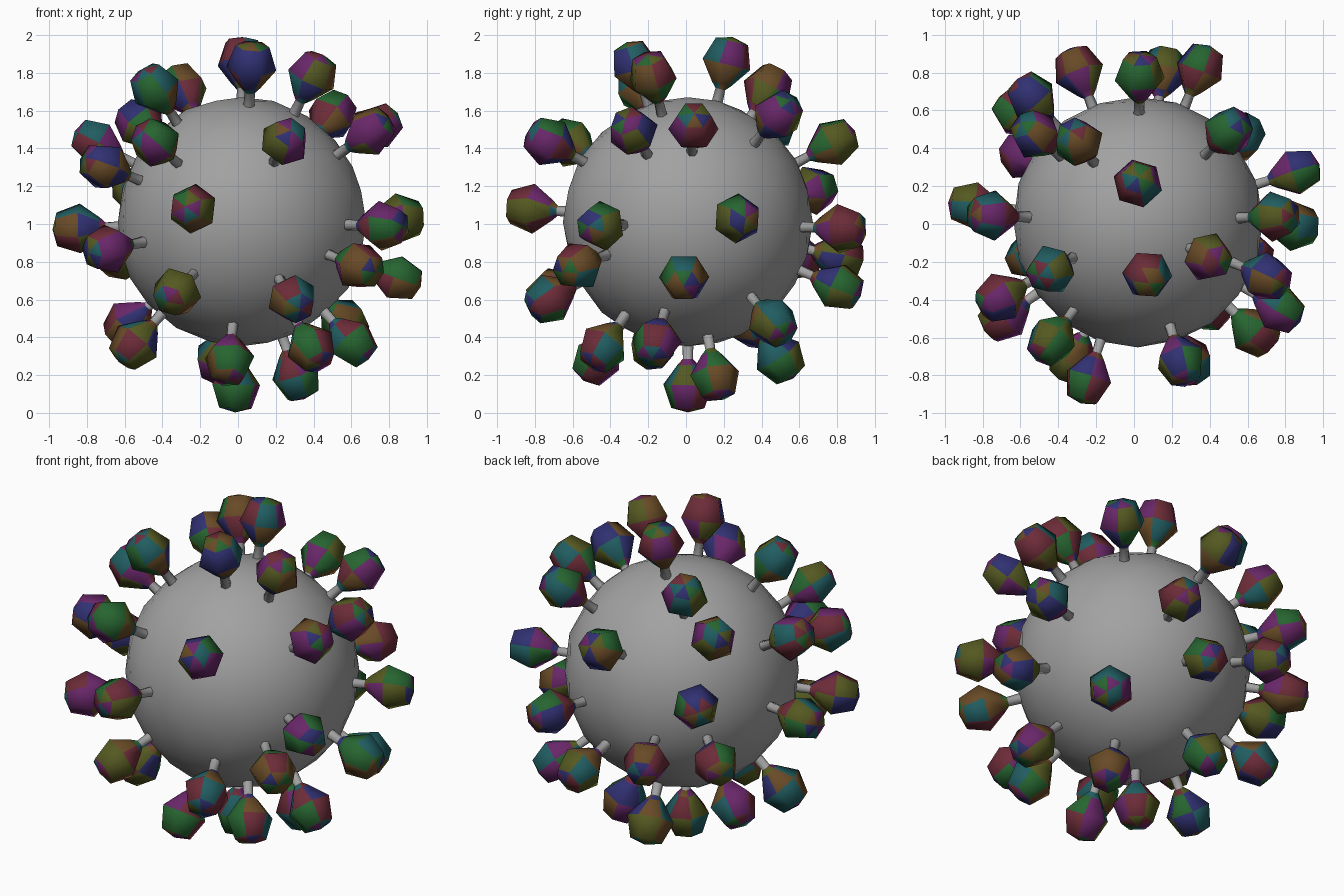
import bpy, bmesh, math, random
from mathutils import Vector, noise

if "Cube" in bpy.data.objects:
    bpy.data.objects.remove(bpy.data.objects["Cube"])

random.seed(4)
CENTRE = Vector((0.02, 0.01, 1.01))


def material(name, rgb):
    m = bpy.data.materials.new(name)
    m.diffuse_color = (*rgb, 1)
    m.use_nodes = True
    m.node_tree.nodes["Principled BSDF"].inputs["Base Color"].default_value = m.diffuse_color
    return m


# dark rainbow palette for the spike heads, plain grey for body and stems
palette = [material("head_tint_%d" % i, rgb) for i, rgb in enumerate([
    (.15, .025, .04), (.14, .07, .02), (.09, .10, .015), (.02, .13, .03),
    (.015, .11, .12), (.03, .03, .17), (.14, .02, .14)])]
grey = material("shell_grey", (.36, .36, .36))


def add_object(name, bm, mats):
    for f in bm.faces:
        f.smooth = True
    me = bpy.data.meshes.new(name)
    bm.to_mesh(me)
    bm.free()
    for m in mats:
        me.materials.append(m)
    ob = bpy.data.objects.new(name, me)
    ob.location = CENTRE
    bpy.context.collection.objects.link(ob)


# slightly lumpy low-poly body
bm = bmesh.new()
bmesh.ops.create_icosphere(bm, subdivisions=3, radius=0.66)
for v in bm.verts:
    v.co *= 1 + 0.016 * noise.noise(v.co * 4)
add_object("body", bm, [grey])

# spike profile: (distance from body centre, radius)
PROFILE = [(.60, .032), (.725, .027), (.755, .055), (.86, .133), (.985, .09)]
TIP = 1.008
SIDES = 6


def spike(name, head):
    """Stem flaring into a faceted knob, pointing outward through head."""
    axis = (Vector(head) - CENTRE).normalized()
    rot = axis.to_track_quat('Z', 'Y')
    angles = [random.uniform(0, math.tau)]
    angles = [angles[0] + k * math.tau / SIDES for k in range(SIDES)]
    bm = bmesh.new()
    rings = [[bm.verts.new(rot @ Vector((r * math.cos(a), r * math.sin(a), d))) for a in angles]
             for d, r in PROFILE]
    tip = bm.verts.new(axis * TIP)
    for k in range(SIDES):
        n = (k + 1) % SIDES
        for j in range(len(rings) - 1):
            f = bm.faces.new((rings[j][k], rings[j][n], rings[j + 1][n], rings[j + 1][k]))
            f.material_index = 0 if j == 0 else random.randint(1, 7)
        f = bm.faces.new((rings[-1][k], rings[-1][n], tip))
        f.material_index = random.randint(1, 7)
    add_object(name, bm, [grey] + palette)


# head centres of the irregularly scattered spikes
HEADS = [
    (-.235, -.80, 1.08), (.24, -.70, 1.42), (-.425, -.60, 1.42), (-.69, -.38, 1.30),
    (-.87, .10, .975), (-.67, -.48, .87), (-.315, -.69, .65), (.28, -.70, .615),
    (.63, -.56, .78), (.77, -.45, .99), (.87, .28, 1.03), (.855, -.01, .71),
    (-.045, -.47, .28), (-.01, .01, .14), (.31, .155, .19), (.38, -.43, .36),
    (.60, -.155, .38), (.56, .46, .48), (-.54, -.17, .37), (-.58, .36, .47),
    (-.10, .495, .29), (-.435, -.24, 1.71), (-.295, .435, 1.72), (.07, -.265, 1.82),
    (.02, .22, 1.87), (.39, -.175, 1.775), (.51, .50, 1.59), (.70, -.28, 1.49),
    (.75, .04, 1.52), (-.75, .045, 1.43), (-.53, .48, 1.54),
    (.03, .78, 1.43), (.155, .80, .67), (.345, .81, .975), (-.29, .80, .83),
    (-.54, .67, 1.18), (-.62, .59, .83),
]
for i, h in enumerate(HEADS):
    spike("spike_%02d" % (i + 1), h)
